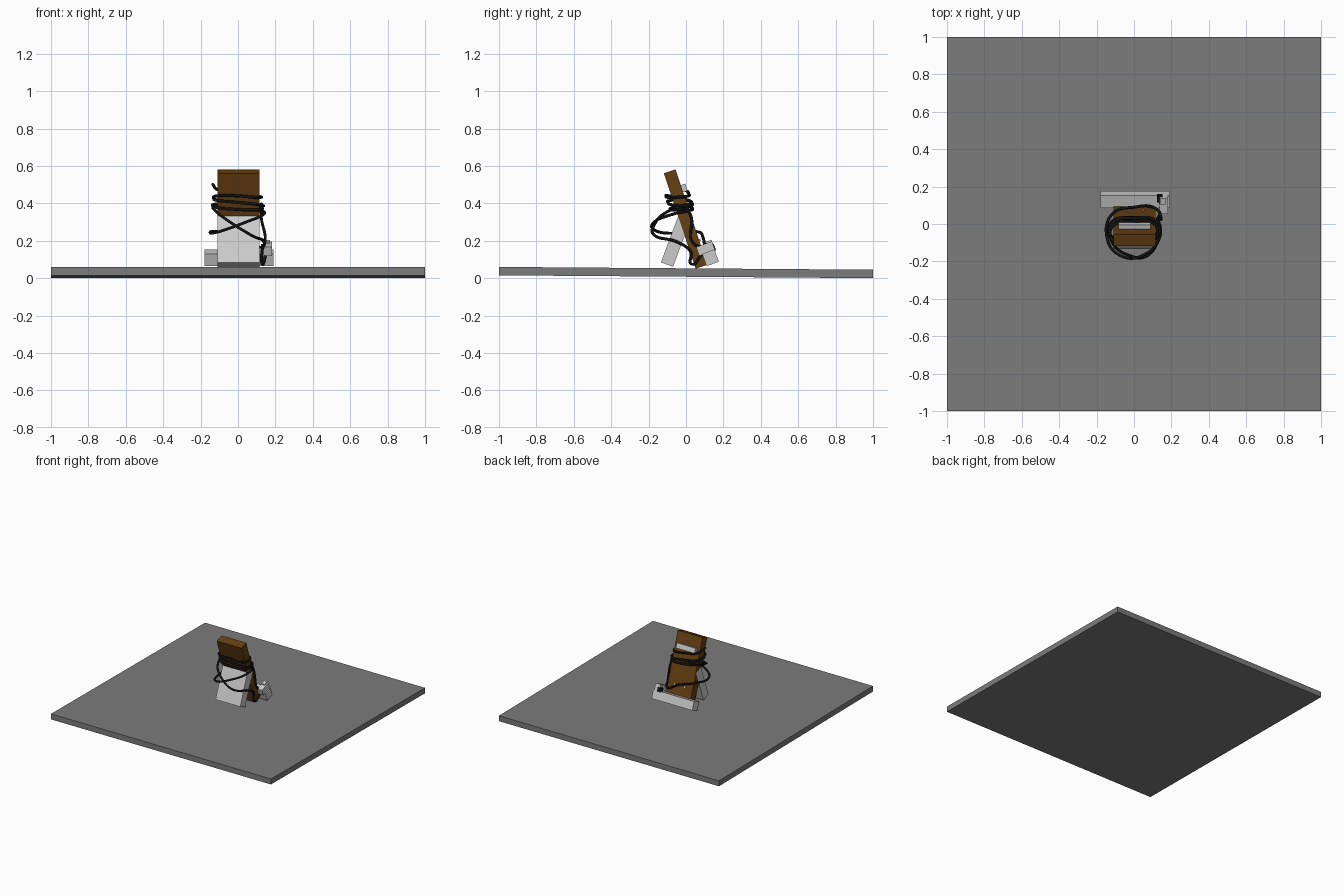
import bpy
import math
from mathutils import Matrix, Vector

if "Cube" in bpy.data.objects:
    bpy.data.objects.remove(bpy.data.objects["Cube"])


def material(name, rgb):
    m = bpy.data.materials.new(name)
    m.diffuse_color = (*rgb, 1)
    m.use_nodes = True
    m.node_tree.nodes["Principled BSDF"].inputs["Base Color"].default_value = m.diffuse_color
    return m


GREY = material("floor grey", (0.2, 0.2, 0.2))
BROWN = material("brown", (0.13, 0.05, 0.006))
LIGHT = material("light grey", (0.6, 0.6, 0.6))
BLACK = material("black", (0.006, 0.006, 0.006))


def box(name, size, centre, tilt, mat):
    """Box with its own size, turned about the x axis by tilt degrees."""
    bpy.ops.mesh.primitive_cube_add(size=1)
    o = bpy.context.object
    o.name = name
    o.data.transform(Matrix.Diagonal((*size, 1)))
    o.location = centre
    o.rotation_euler.x = math.radians(tilt)
    o.data.materials.append(mat)
    return o


# Slightly sloping floor slab
box("floor_slab", (2, 2, 0.045), (0, 0, 0.03), -0.43, GREY)

# Two leaning panels
LEAN = 18.5
BOARD = Vector((0.002, -0.002, 0.316))
box("brown_board", (0.225, 0.066, 0.538), BOARD, LEAN, BROWN)
box("light_board", (0.225, 0.069, 0.278), (0.002, -0.053, 0.203), -20.5, LIGHT)


# Fittings placed on the board's back face, in the board's own axes
def on_board(name, size, local, mat):
    rot = Matrix.Rotation(math.radians(LEAN), 3, 'X')
    box(name, size, BOARD + rot @ Vector(local), LEAN, mat)


on_board("back_bracket", (0.17, 0.03, 0.04), (0, 0.043, 0.16), LIGHT)
for s in (-1, 1):
    on_board("back_stud", (0.012, 0.008, 0.012), (s * 0.045, 0.036, -0.13), LIGHT)

# Bar lying behind the board, with a socket block and a plug
box("rear_bar", (0.37, 0.07, 0.07), (0.005, 0.131, 0.109), 20, LIGHT)
box("socket_block", (0.045, 0.09, 0.05), (0.158, 0.105, 0.158), 20, LIGHT)
box("socket_top", (0.03, 0.035, 0.03), (0.155, 0.125, 0.185), 20, LIGHT)
box("plug", (0.03, 0.035, 0.035), (0.138, 0.138, 0.16), 20, BLACK)


# Black cables wound around the boards
def cable(name, points, radius=0.008):
    c = bpy.data.curves.new(name, 'CURVE')
    c.dimensions = '3D'
    c.bevel_depth = radius
    c.bevel_resolution = 2
    c.resolution_u = 8
    c.use_fill_caps = True
    s = c.splines.new('BEZIER')
    s.bezier_points.add(len(points) - 1)
    for bp, p in zip(s.bezier_points, points):
        bp.co = p
        bp.handle_left_type = bp.handle_right_type = 'AUTO'
    s.use_smooth = True
    c.materials.append(BLACK)
    bpy.context.collection.objects.link(bpy.data.objects.new(name, c))


# Lower loops from the plug, crossing at the front
cable("lower_cable", [
    (0.14, 0.13, 0.16), (0.145, 0.08, 0.12), (0.13, 0.03, 0.075),
    (0.128, 0.025, 0.14), (0.14, -0.04, 0.19), (0.07, -0.17, 0.23),
    (-0.02, -0.17, 0.285), (-0.12, -0.09, 0.36), (-0.12, 0, 0.38),
    (0, 0.035, 0.37), (0.12, 0.01, 0.36), (0.14, -0.06, 0.345),
    (0.03, -0.175, 0.295), (-0.08, -0.165, 0.255), (-0.14, -0.09, 0.24),
    (-0.12, 0.05, 0.25), (0, 0.09, 0.22), (0.12, 0.08, 0.165),
    (0.145, 0.03, 0.2), (0.125, 0.03, 0.32), (0.125, -0.01, 0.4)])

# Upper loops around the board: one turn each, rising and wobbling
pts = []
for i in range(29):
    a = 2 * math.pi * i / 8
    t = i / 28
    z = 0.37 + 0.065 * t + 0.022 * math.sin(a * 0.85)
    if i > 23:
        z += (i - 23) * 0.014
    yc = 0.08 - 0.327 * (z - 0.06)
    sx = 0.132 + 0.006 * math.sin(a * 0.6)
    # squared-off oval keeps the cable outside the board
    x = sx * math.copysign(abs(math.cos(a)) ** 0.6, math.cos(a))
    y = yc + 0.062 * math.copysign(abs(math.sin(a)) ** 0.7, math.sin(a))
    pts.append((x, y, z))
cable("upper_cable", pts)
